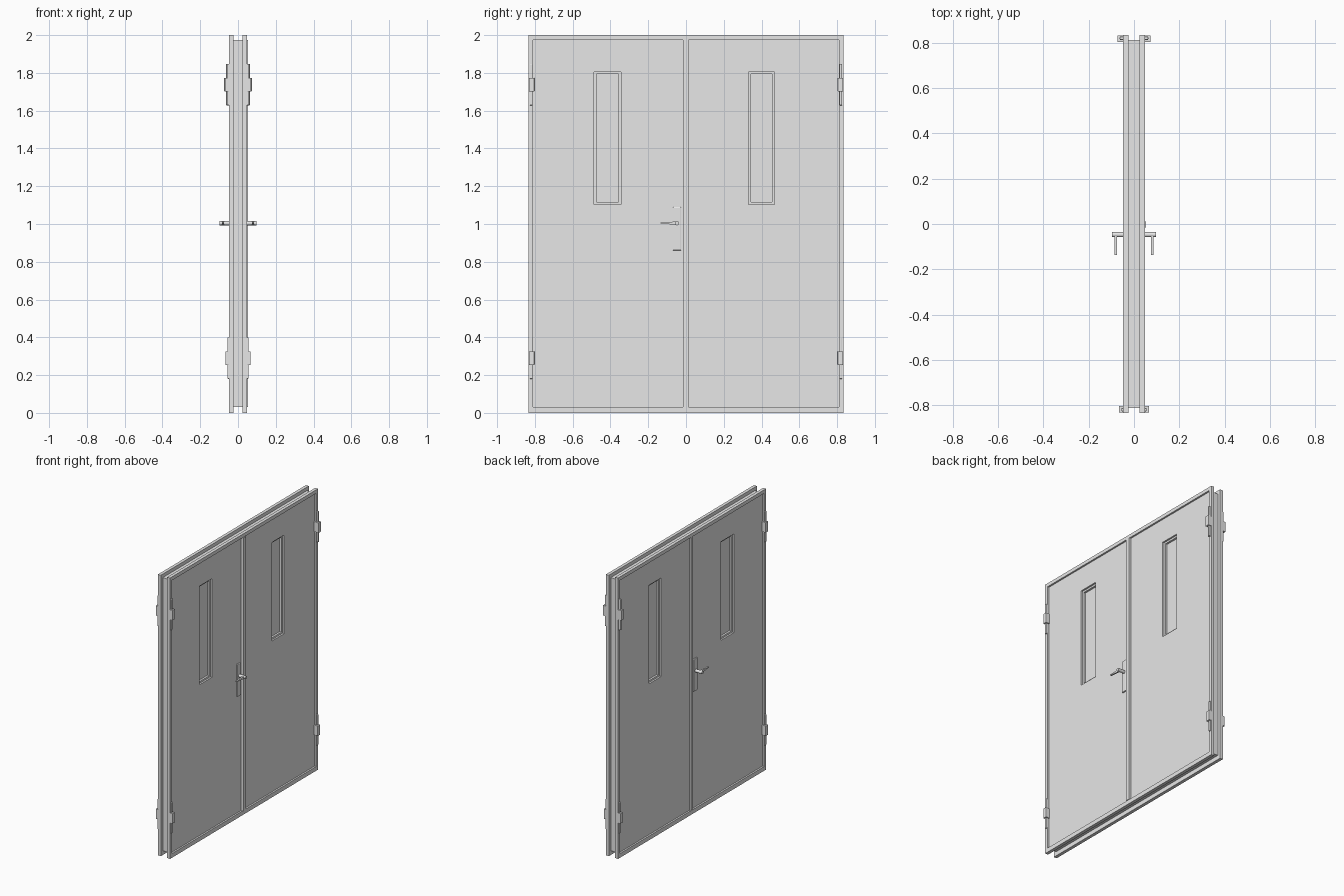
import bpy
import bmesh
from math import radians
from mathutils import Matrix

cube = bpy.data.objects.get("Cube")
if cube:
    bpy.data.objects.remove(cube, do_unlink=True)

GREY = (0.8, 0.8, 0.8, 1.0)
paint = bpy.data.materials.new("grey_paint")
paint.use_nodes = True
paint.diffuse_color = GREY
paint.node_tree.nodes["Principled BSDF"].inputs["Base Color"].default_value = GREY


def finish(name, bm):
    bmesh.ops.recalc_face_normals(bm, faces=bm.faces)
    mesh = bpy.data.meshes.new(name)
    bm.to_mesh(mesh)
    bm.free()
    mesh.materials.append(paint)
    obj = bpy.data.objects.new(name, mesh)
    bpy.context.collection.objects.link(obj)
    return obj


def box(name, x, y, z, bevel=0):
    """Box between the given (low, high) pairs."""
    bm = bmesh.new()
    bmesh.ops.create_cube(bm, size=1)
    for v in bm.verts:
        v.co = [sum(r) / 2 + c * abs(r[1] - r[0]) for r, c in zip((x, y, z), v.co)]
    obj = finish(name, bm)
    if bevel:
        mod = obj.modifiers.new("soft_edges", "BEVEL")
        mod.width = bevel
        mod.segments = 2
    return obj


def ring(name, x, outer, inner):
    """Rectangular frame; rectangles are (y0, y1, z0, z1)."""
    bm = bmesh.new()

    def loop(r, px):
        return [bm.verts.new((px, r[a], r[b])) for a, b in ((0, 2), (1, 2), (1, 3), (0, 3))]

    loops = [loop(outer, x[0]), loop(outer, x[1]), loop(inner, x[1]), loop(inner, x[0])]
    for a, b in zip(loops, loops[1:] + loops[:1]):
        for i in range(4):
            j = (i + 1) % 4
            bm.faces.new((a[i], a[j], b[j], b[i]))
    return finish(name, bm)


def rod(name, x, y, z, radius):
    """Cylinder lying along x."""
    bm = bmesh.new()
    turn = Matrix.Translation((sum(x) / 2, y, z)) @ Matrix.Rotation(radians(90), 4, "Y")
    bmesh.ops.create_cone(bm, cap_ends=True, segments=20, radius1=radius,
                          radius2=radius, depth=abs(x[1] - x[0]), matrix=turn)
    obj = finish(name, bm)
    for p in obj.data.polygons:
        p.use_smooth = len(p.vertices) == 4
    return obj


def grow(r, d):
    return (r[0] - d, r[1] + d, r[2] - d, r[3] + d)


LOW, HIGH = 0.03, 1.975
SIDE, EDGE = 0.811, 0.833
FACE = 0.036

# Door leaves with a stepped window each
for name, leaf, window in (
        ("right", (-SIDE, -0.002, LOW, HIGH), (-0.487, -0.345, 1.104, 1.806)),
        ("left", (-0.002, SIDE, LOW, HIGH), (0.33, 0.468, 1.104, 1.806))):
    pane = grow(window, -0.013)
    ring(name + "_leaf", (-FACE, FACE), leaf, window)
    ring(name + "_window_frame", (-0.024, 0.024), window, pane)
    box(name + "_window_pane", (-0.01, 0.01), pane[:2], pane[2:])

for s, side in ((1, "left"), (-1, "right")):
    def span(a, b):
        return tuple(sorted((s * a, s * b)))

    # Wall frame around the leaves
    ring(side + "_door_frame", span(0.025, 0.048),
         (-EDGE, EDGE, 0, 2), (-SIDE, SIDE, LOW, HIGH))

    # Strip covering the gap between the leaves
    box(side + "_meeting_strip", span(0.03, 0.053 if s > 0 else 0.046),
        (-0.015, 0.012), (LOW, HIGH))

    # Handle plate, spindle and tapered lever
    box(side + "_handle_plate", span(0.03, 0.045), (-0.07, -0.026), (0.86, 1.09), 0.004)
    rod(side + "_handle_spindle", span(0.03, 0.098), -0.047, 1.004, 0.011)
    lever = box(side + "_handle_lever", span(0.075, 0.086), (-0.136, -0.045), (0.995, 1.013))
    for v in lever.data.vertices:
        if v.co.y < -0.1:
            v.co.z = 1.006 + (v.co.z - 1.004) * 0.35

    # Hinges: a long leaf with a thicker knuckle in the middle
    for e, edge in ((1, "back"), (-1, "front")):
        for level, mid in (("lower", 0.29), ("upper", 1.738)):
            name = f"{side}_{edge}_{level}_hinge"
            reach = 0.073 if level == "upper" and e > 0 else 0.066
            across = sorted((e * 0.812, e * 0.827))
            wide = sorted((e * 0.803, e * 0.832))
            box(name + "_leaf", span(0.035, reach - 0.01), across,
                (mid - 0.11, mid + 0.11), 0.004)
            box(name + "_knuckle", span(0.035, reach), wide,
                (mid - 0.036, mid + 0.036), 0.002)
